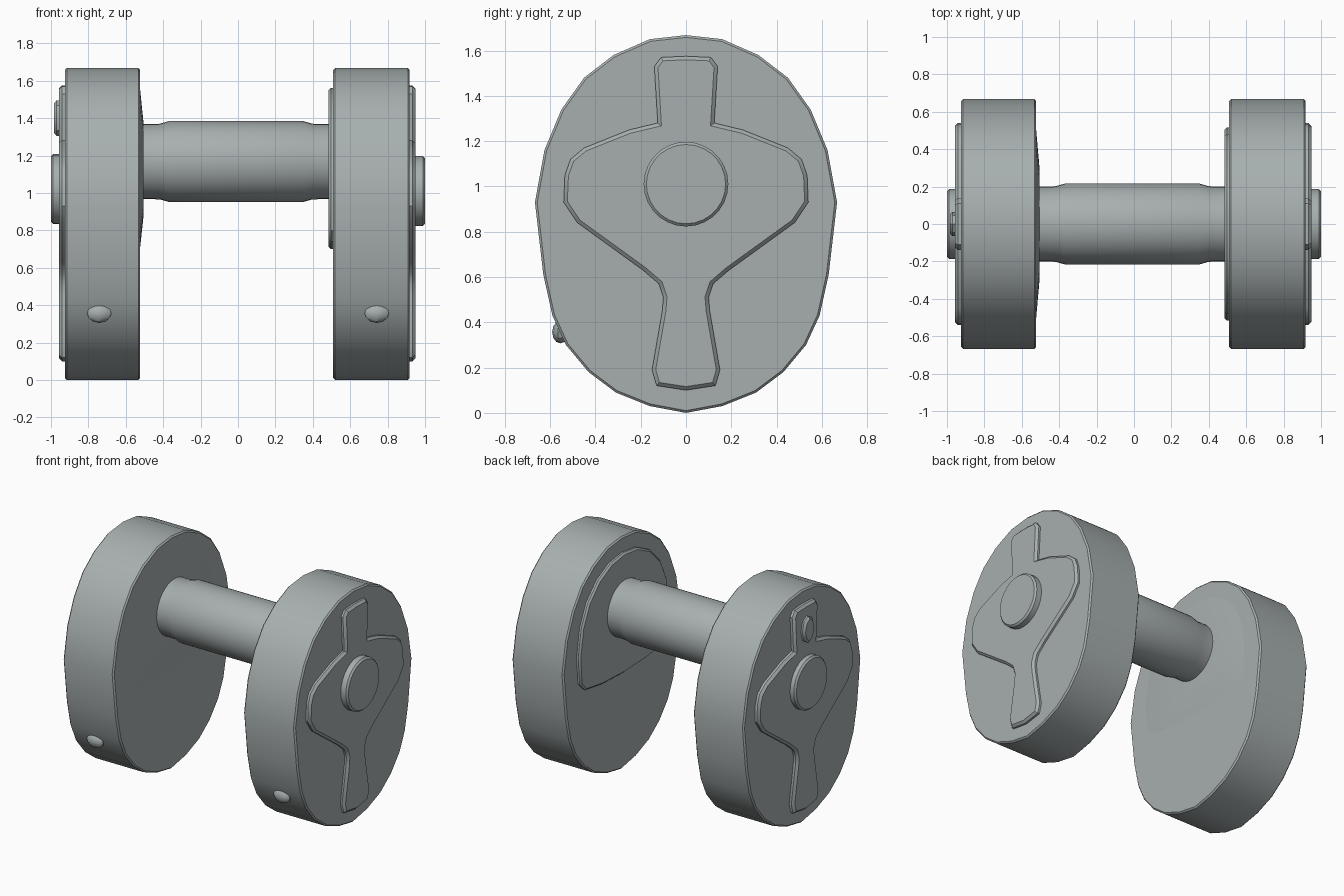
import bpy, bmesh, math
from mathutils import Matrix

if "Cube" in bpy.data.objects:
    bpy.data.objects.remove(bpy.data.objects["Cube"])

# dark blue-grey iron
iron = bpy.data.materials.new("iron")
iron.diffuse_color = (0.39, 0.43, 0.43, 1)
iron.use_nodes = True
iron.node_tree.nodes["Principled BSDF"].inputs["Base Color"].default_value = iron.diffuse_color


def finish(name, bm):
    bmesh.ops.recalc_face_normals(bm, faces=bm.faces)
    me = bpy.data.meshes.new(name)
    bm.to_mesh(me)
    bm.free()
    me.materials.append(iron)
    ob = bpy.data.objects.new(name, me)
    bpy.context.collection.objects.link(ob)
    bpy.ops.object.select_all(action='DESELECT')
    bpy.context.view_layer.objects.active = ob
    ob.select_set(True)
    bpy.ops.object.shade_smooth_by_angle(angle=math.radians(32))
    return ob


def prism(name, outline, x0, x1, bevel, taper=1.0, zc=1.12):
    """Extrude a (y, z) outline along x, soften both rims, taper the x1 end."""
    bm = bmesh.new()
    a = [bm.verts.new((x0, y, z)) for y, z in outline]
    b = [bm.verts.new((x1, y * taper, zc + (z - zc) * taper)) for y, z in outline]
    caps = [bm.faces.new(a), bm.faces.new(b[::-1])]
    n = len(a)
    for i in range(n):
        j = (i + 1) % n
        bm.faces.new((a[i], b[i], b[j], a[j]))
    bmesh.ops.recalc_face_normals(bm, faces=bm.faces)
    if bevel:
        rim = list({e for f in caps for e in f.edges})
        bmesh.ops.bevel(bm, geom=rim, offset=bevel, segments=1, affect='EDGES')
    return finish(name, bm)


def mirror(half):
    """Half outline from top centre to bottom centre -> closed outline."""
    return half + [(-y, z) for y, z in half[-2:0:-1]]


def circle(r, z, n, ry=None):
    return [((ry or r) * math.sin(2 * math.pi * i / n),
             z + r * math.cos(2 * math.pi * i / n)) for i in range(n)]


def lathe(name, profile, z, n):
    """Revolve (x, radius) points about a line parallel to x."""
    bm = bmesh.new()
    rings = [[bm.verts.new((x, y, h)) for y, h in circle(r, z, n)]
             for x, r in profile]
    for p, q in zip(rings, rings[1:]):
        for i in range(n):
            j = (i + 1) % n
            bm.faces.new((p[i], q[i], q[j], p[j]))
    bm.faces.new(rings[0])
    bm.faces.new(rings[-1])
    return finish(name, bm)


plate_outline = mirror([
    (0, 1.668), (0.16, 1.65), (0.32, 1.58), (0.45, 1.48), (0.55, 1.34),
    (0.625, 1.16), (0.667, 0.93), (0.63, 0.61), (0.59, 0.43), (0.53, 0.30),
    (0.43, 0.18), (0.31, 0.09), (0.16, 0.03), (0, 0.0)])

relief_outline = mirror([
    (0, 1.575), (0.11, 1.57), (0.14, 1.53), (0.125, 1.28), (0.25, 1.25),
    (0.45, 1.17), (0.51, 1.12), (0.535, 1.05), (0.54, 0.93), (0.48, 0.84),
    (0.19, 0.63), (0.12, 0.57), (0.10, 0.51), (0.105, 0.45), (0.15, 0.19),
    (0.13, 0.12), (0, 0.10)])

boss_outline = mirror([
    (0, 1.56), (0.15, 1.54), (0.29, 1.47), (0.41, 1.35), (0.48, 1.20),
    (0.515, 1.0), (0.50, 0.80), (0.44, 0.74), (0.25, 0.71), (0, 0.70)])

# side, plate inner and outer x, relief x, cap height
for side, s, inner, outer, relief, cap_z in (
        ("left", -1, 0.523, 0.925, 0.958, 1.02),
        ("right", 1, 0.509, 0.918, 0.948, 1.01)):
    # weight plate with raised outer relief
    prism(side + "_plate", plate_outline, s * inner, s * outer, 0.01)
    prism(side + "_relief", relief_outline, s * (outer - 0.06), s * relief, 0.016)
    # round end cap
    prism(side + "_end_cap", circle(0.187, cap_z, 28), s * 0.9, s * 1.0, 0.012)
    # small stud on the front of the rim
    bm = bmesh.new()
    bmesh.ops.create_uvsphere(
        bm, u_segments=10, v_segments=6, radius=1,
        matrix=Matrix.Translation((s * 0.742, -0.555, 0.357))
        @ Matrix.Diagonal((0.068, 0.036, 0.05, 1)))
    finish(side + "_rim_stud", bm)

# crisp inner boss on the right, shallow blended one on the left
prism("right_inner_boss", boss_outline, 0.56, 0.484, 0.012)
prism("left_inner_boss", boss_outline, -0.524, -0.506, 0, 0.6)

# knob found only on the left outer face
prism("left_knob", circle(0.095, 1.40, 8, 0.065), -0.92, -0.985, 0.015)

# handle with thicker grip
lathe("handle", [(-0.55, 0.2), (-0.42, 0.202), (-0.37, 0.216),
                 (0.35, 0.216), (0.40, 0.202), (0.55, 0.2)], 1.168, 32)
